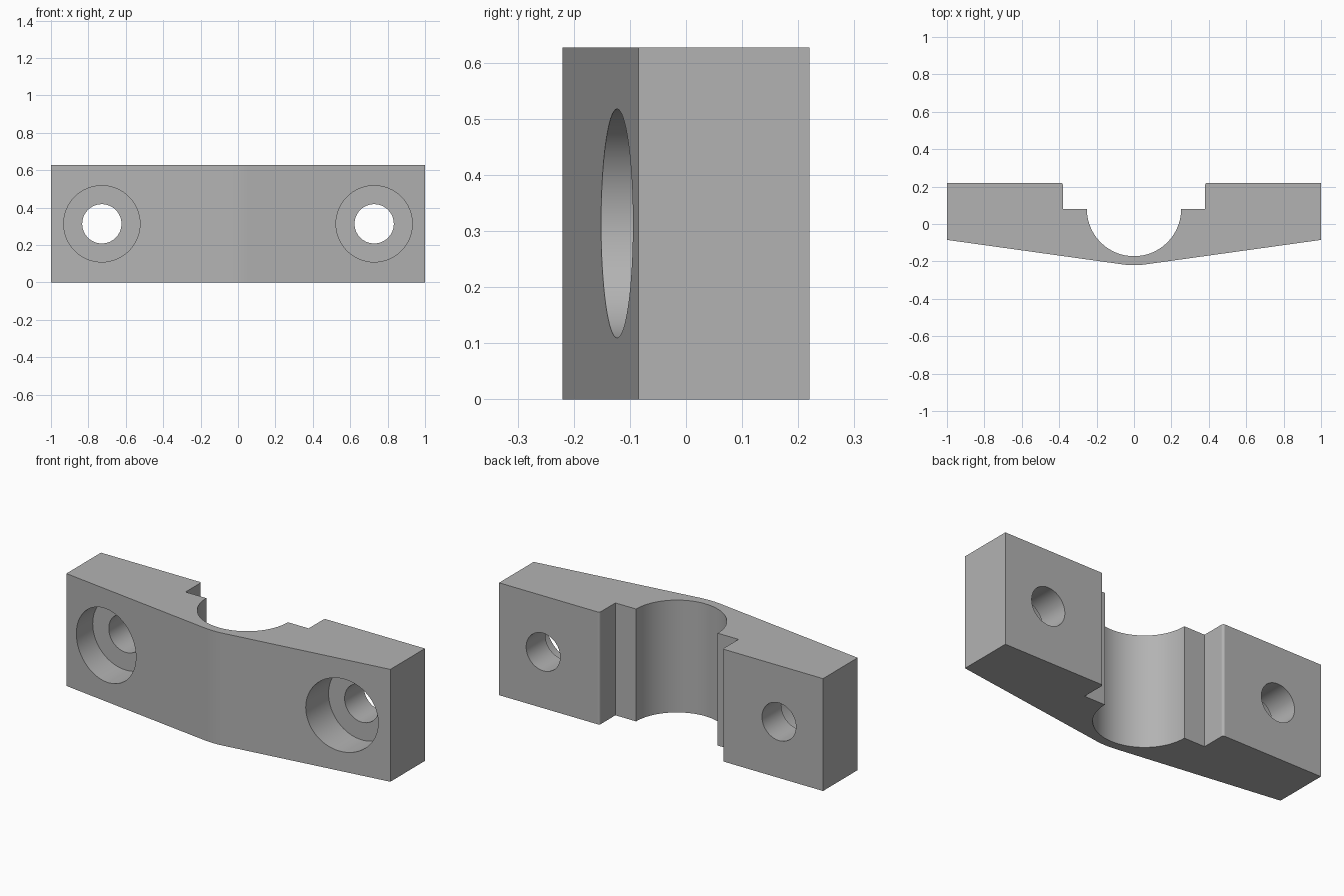
import bpy, bmesh, math
from mathutils import Matrix

cube = bpy.data.objects.get("Cube")
if cube:
    bpy.data.objects.remove(cube, do_unlink=True)

HEIGHT = 0.627
HOLE_X = 0.728
SLOPE = 0.1395      # taper of the front faces
NOSE = 0.06         # half width of the rounded front edge

grey = bpy.data.materials.new("plain grey")
grey.use_nodes = True
colour = (0.45, 0.45, 0.45, 1)
grey.diffuse_color = colour
grey.node_tree.nodes["Principled BSDF"].inputs["Base Color"].default_value = colour


def arc(cx, cy, r, start, end, steps):
    angles = [math.radians(start + (end - start) * i / steps) for i in range(steps + 1)]
    return [(cx + r * math.cos(a), cy + r * math.sin(a)) for a in angles]


def make_object(name, bm):
    bmesh.ops.recalc_face_normals(bm, faces=bm.faces)
    mesh = bpy.data.meshes.new(name)
    bm.to_mesh(mesh)
    bm.free()
    mesh.materials.append(grey)
    obj = bpy.data.objects.new(name, mesh)
    bpy.context.collection.objects.link(obj)
    return obj


def cut_cylinder(target, name, x, radius, y0, y1):
    bm = bmesh.new()
    place = Matrix.Translation((x, (y0 + y1) / 2, HEIGHT / 2)) @ Matrix.Rotation(math.pi / 2, 4, "X")
    bmesh.ops.create_cone(bm, cap_ends=True, segments=64, radius1=radius,
                          radius2=radius, depth=y1 - y0, matrix=place)
    cutter = make_object(name, bm)
    cutter.hide_render = True
    mod = target.modifiers.new(name, "BOOLEAN")
    mod.operation = "DIFFERENCE"
    mod.solver = "EXACT"
    mod.object = cutter
    bpy.context.view_layer.objects.active = target
    bpy.ops.object.modifier_apply(modifier=mod.name)
    bpy.data.objects.remove(cutter, do_unlink=True)


# Right half of the plan outline, from the front edge round to the saddle
apex = -0.085 - SLOPE
half = []
for i in range(1, 9):
    x = NOSE * i / 8
    half.append((x, apex + SLOPE * (x * x + NOSE * NOSE) / (2 * NOSE)))
half += [(1, -0.085), (1, 0.22)]
half += arc(0.392, 0.208, 0.012, 90, 180, 6)
half += [(0.38, 0.08)]
half += arc(0, 0.08, 0.252, 0, -90, 32)[:-1]
outline = [(0, apex + SLOPE * NOSE / 2)] + half + [(0, 0.08 - 0.252)]
outline += [(-x, y) for x, y in reversed(half)]

# Clamp body
bm = bmesh.new()
base = bm.faces.new([bm.verts.new((x, y, 0)) for x, y in outline])
top = bmesh.ops.extrude_face_region(bm, geom=[base], use_keep_orig=True)["geom"]
bmesh.ops.translate(bm, vec=(0, 0, HEIGHT),
                    verts=[g for g in top if isinstance(g, bmesh.types.BMVert)])
body = make_object("clamp_body", bm)

# Counterbored bolt holes
for side in (-1, 1):
    cut_cylinder(body, "counterbore", side * HOLE_X, 0.204, -0.5, 0.05)
    cut_cylinder(body, "bolt_hole", side * HOLE_X, 0.105, -0.5, 0.5)

bpy.ops.object.select_all(action="DESELECT")
body.select_set(True)
bpy.context.view_layer.objects.active = body
bpy.ops.object.shade_smooth_by_angle(angle=math.radians(30))
# Keep flat planes flat beside the gently rounded parts
for poly in body.data.polygons:
    if poly.area > 0.05:
        poly.use_smooth = False
